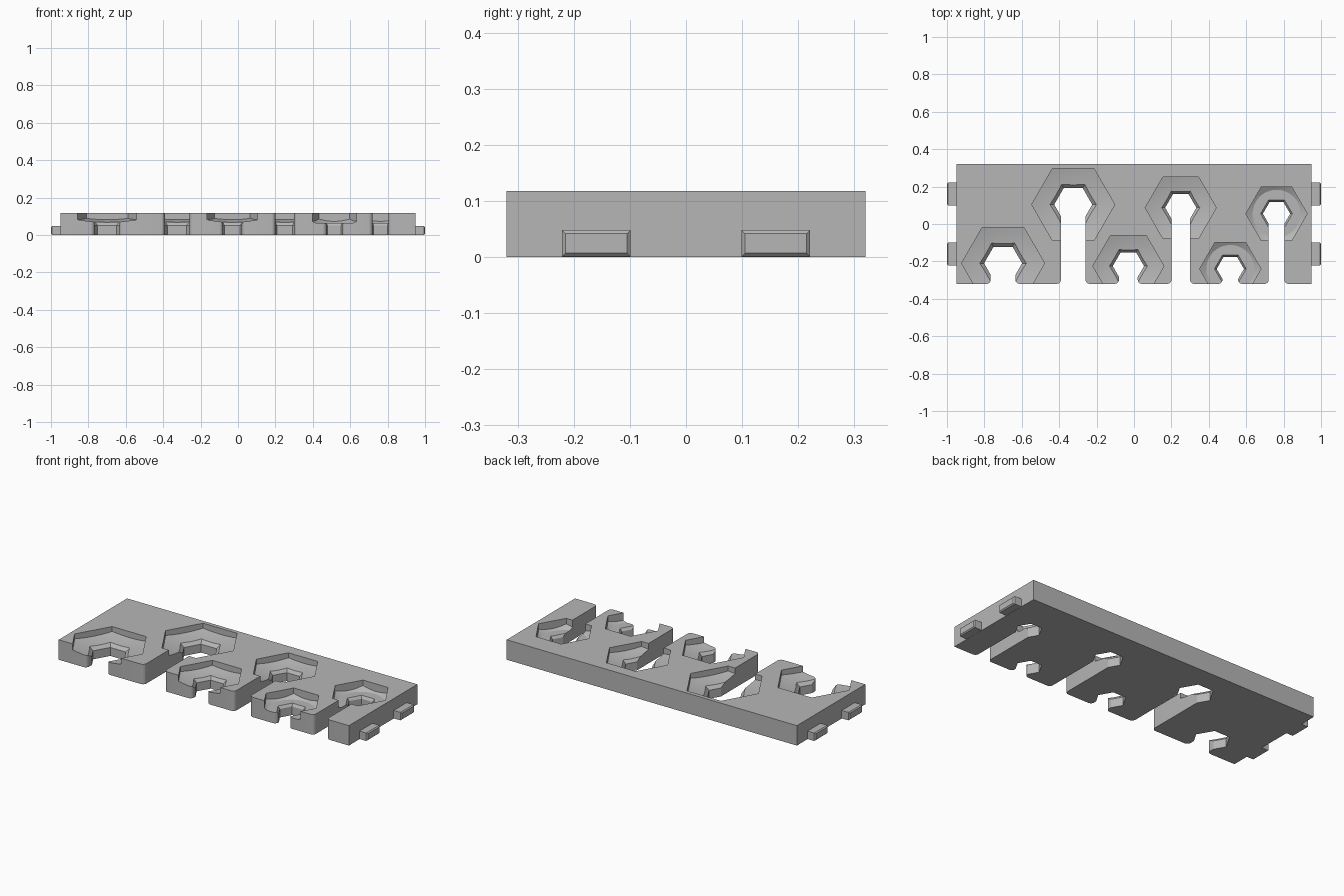
import bpy, bmesh, math

if "Cube" in bpy.data.objects:
    bpy.data.objects.remove(bpy.data.objects["Cube"], do_unlink=True)

HEIGHT, HALF_X, HALF_Y, FLOOR = 0.118, 0.95, 0.32, 0.065

grey = bpy.data.materials.new("plain grey")
grey.diffuse_color = (0.47, 0.47, 0.47, 1)
grey.use_nodes = True
bsdf = grey.node_tree.nodes["Principled BSDF"]
bsdf.inputs["Base Color"].default_value = grey.diffuse_color


def finish(name, bm):
    bmesh.ops.recalc_face_normals(bm, faces=bm.faces)
    mesh = bpy.data.meshes.new(name)
    bm.to_mesh(mesh)
    bm.free()
    mesh.materials.append(grey)
    ob = bpy.data.objects.new(name, mesh)
    bpy.context.scene.collection.objects.link(ob)
    return ob


def loft(name, loops):
    """Closed solid through a stack of loops with equal point counts."""
    bm = bmesh.new()
    rings = [[bm.verts.new(p) for p in loop] for loop in loops]
    for a, b in zip(rings, rings[1:]):
        for i in range(len(a)):
            j = (i + 1) % len(a)
            bm.faces.new((a[i], a[j], b[j], b[i]))
    bm.faces.new(rings[0])
    bm.faces.new(rings[-1])
    return finish(name, bm)


def stack(name, x, y, sides, profile):
    """Prism or turned solid from (radius, height) pairs."""
    angles = [2 * math.pi * i / sides for i in range(sides)]
    return loft(name, [[(x + r * math.cos(a), y + r * math.sin(a), z) for a in angles]
                       for r, z in profile])


def box(name, x0, x1, y0, y1, z0, z1):
    return loft(name, [[(x0, y0, z), (x1, y0, z), (x1, y1, z), (x0, y1, z)]
                       for z in (z0, z1)])


def boolean(ob, tool, operation):
    tool.hide_render = True
    mod = ob.modifiers.new("cut", "BOOLEAN")
    mod.operation, mod.object, mod.solver = operation, tool, "EXACT"
    bpy.context.view_layer.objects.active = ob
    bpy.ops.object.modifier_apply(modifier=mod.name)
    bpy.data.objects.remove(tool, do_unlink=True)


def slot_cutter(x, y, half):
    """Slot running to the front edge, with rounded mouth corners."""
    r = 0.022
    side = [(half, y), (half, r - HALF_Y)]
    for i in range(1, 7):
        a = math.pi / 2 * i / 6
        side.append((half + r * (1 - math.cos(a)), -HALF_Y + r * (1 - math.sin(a))))
    side.append((half + r, -HALF_Y - 0.1))
    outline = side + [(-u, v) for u, v in reversed(side)]
    return loft("slot_cutter", [[(x + u, v, z) for u, v in outline] for z in (-0.1, 0.3)])


plate = box("plate", -HALF_X, HALF_X, -HALF_Y, HALF_Y, 0, HEIGHT)

# Sockets: x, y, recess radius, hole radius, half slot width, conical floor
sockets = [
    (-0.70, -0.21, 0.222, 0.124, 0.066, False),
    (-0.325, 0.104, 0.222, 0.124, 0.066, False),
    (-0.03, -0.225, 0.19, 0.102, 0.05, False),
    (0.25, 0.087, 0.19, 0.102, 0.05, False),
    (0.515, -0.24, 0.164, 0.089, 0.042, True),
    (0.762, 0.055, 0.164, 0.089, 0.042, True),
]
for x, y, big, small, half, conical in sockets:
    # Dished six-sided recess
    recess = stack("recess_cutter", x, y, 6, [(big, 0.03), (big, 0.25)])
    if conical:
        dish = [(0.78 * big, FLOOR), (1.1 * big, FLOOR + 0.03)]
    else:
        dish = [(big * t, FLOOR - 0.003 + 0.027 * t * t)
                for t in (0.3, 0.45, 0.6, 0.7, 0.8, 0.9, 1.0, 1.1)]
    dish.append((1.1 * big, 0.3))
    boolean(recess, stack("dish_cutter", x, y, 64, dish), "INTERSECT")
    boolean(plate, recess, "DIFFERENCE")
    # Through hole with a chamfered rim, then the slot to the front
    bore = small * 0.82
    hole = stack("hole_cutter", x, y, 6,
                 [(bore, -0.1), (bore, 0.05), (small, 0.07), (small, 0.2)])
    boolean(plate, hole, "DIFFERENCE")
    boolean(plate, slot_cutter(x, y, half), "DIFFERENCE")

# Chamfered end tabs
for side, sx in (("left", 1), ("right", -1)):
    for place, y in (("front", -0.16), ("back", 0.16)):
        tab = box(side + "_" + place + "_tab", min(sx * 0.94, sx), max(sx * 0.94, sx),
                  y - 0.061, y + 0.061, 0.001, 0.048)
        bm = bmesh.new()
        bm.from_mesh(tab.data)
        ends = [e for e in bm.edges if all(abs(v.co.x) > 0.99 for v in e.verts)]
        bmesh.ops.bevel(bm, geom=ends, offset=0.006, segments=1, affect="EDGES")
        bm.to_mesh(tab.data)
        bm.free()

# Smooth the dished floors while keeping the machined edges crisp
bpy.ops.object.select_all(action="DESELECT")
plate.select_set(True)
bpy.context.view_layer.objects.active = plate
bpy.ops.object.shade_smooth_by_angle(angle=math.radians(9))
